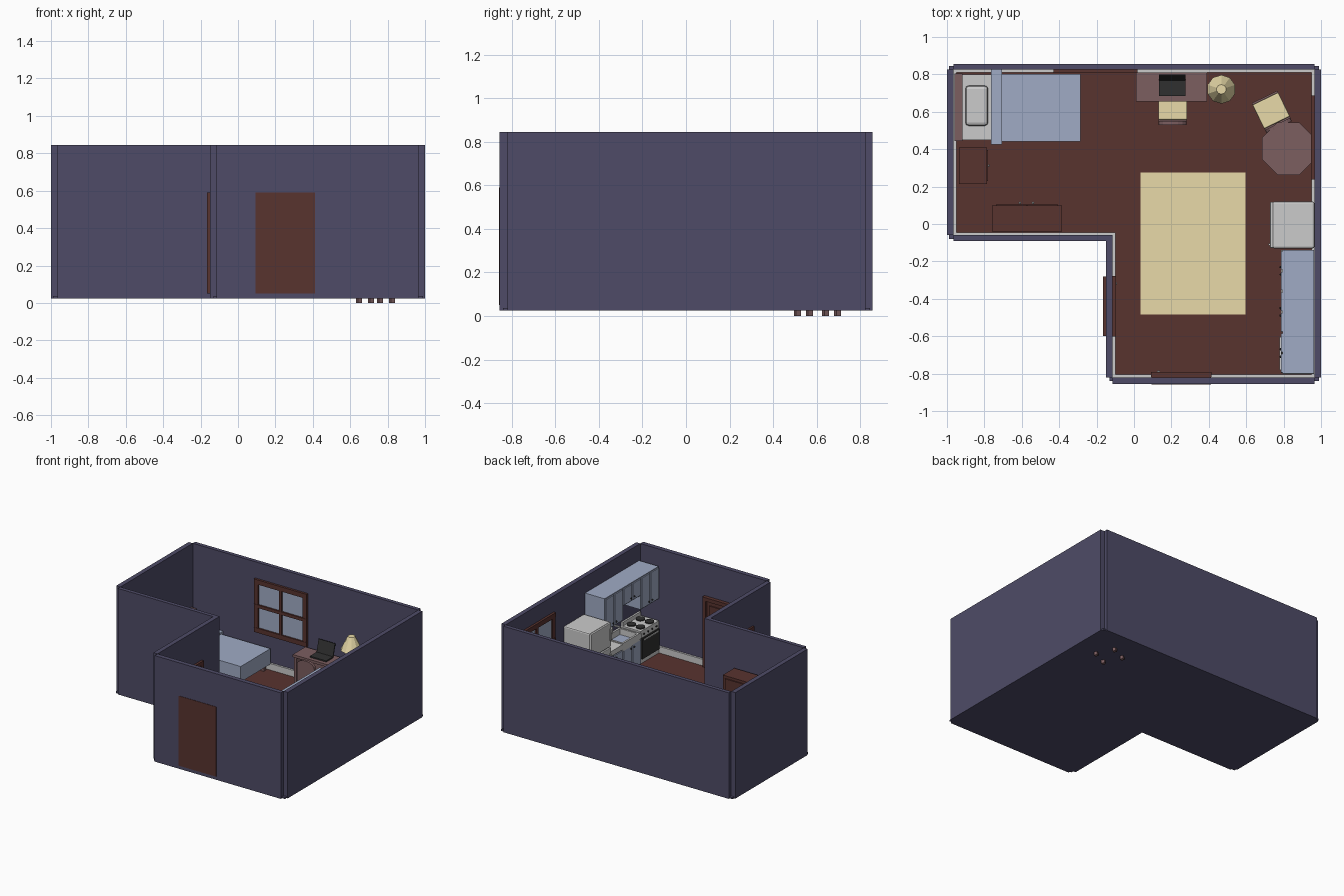
import bpy, bmesh, math
from mathutils import Matrix, Vector

if "Cube" in bpy.data.objects:
    bpy.data.objects.remove(bpy.data.objects["Cube"])


def mat(name, hexcol):
    m = bpy.data.materials.new(name)
    c = [int(hexcol[i:i + 2], 16) / 255 for i in (0, 2, 4)]
    m.diffuse_color = [((v + .055) / 1.055) ** 2.4 for v in c] + [1]
    m.use_nodes = True
    m.node_tree.nodes["Principled BSDF"].inputs["Base Color"].default_value = m.diffuse_color
    return m


WALL, BROWN, ROSE = mat("navy", "4e4b67"), mat("brown", "58332f"), mat("rose wood", "7c5e60")
CREAM, BLUE, BLACK = mat("cream", "e8daa8"), mat("blue", "a0abc5"), mat("black", "303030")
GREY = None
I = Matrix()


def finish(name, bm, m, xf=I):
    bmesh.ops.recalc_face_normals(bm, faces=bm.faces)
    me = bpy.data.meshes.new(name)
    bm.transform(xf)
    bm.to_mesh(me)
    bm.free()
    o = bpy.data.objects.new(name, me)
    bpy.context.collection.objects.link(o)
    if m:
        me.materials.append(m)
    return o


def box(name, x0, x1, y0, y1, z0, z1, m=GREY, bevel=0, xf=I, recess=None):
    bm = bmesh.new()
    bmesh.ops.create_cube(bm, size=1)
    for v in bm.verts:
        v.co = ((x0, x1)[v.co.x > 0], (y0, y1)[v.co.y > 0], (z0, z1)[v.co.z > 0])
    if recess:
        top = [f for f in bm.faces if all(abs(v.co.z - z1) < 1e-6 for v in f.verts)]
        bmesh.ops.inset_region(bm, faces=top, thickness=recess[0])
        r = bmesh.ops.extrude_face_region(bm, geom=top)
        bmesh.ops.translate(bm, vec=(0, 0, -recess[1]), verts=[g for g in r["geom"] if isinstance(g, bmesh.types.BMVert)])
        bmesh.ops.delete(bm, geom=top, context='FACES')
    if bevel:
        bmesh.ops.bevel(bm, geom=bm.edges[:], offset=bevel, segments=2, affect='EDGES', profile=.5)
    return finish(name, bm, m, xf)


def cone(name, x, y, z0, z1, r0, r1, n, m=GREY, turn=0.0, caps=True):
    bm = bmesh.new()
    bmesh.ops.create_cone(bm, cap_ends=caps, segments=n, radius1=r0, radius2=r1, depth=z1 - z0)
    return finish(name, bm, m, Matrix.Translation((x, y, (z0 + z1) / 2)) @ Matrix.Rotation(turn, 4, 'Z'))


def knob(name, x, y, z, m=GREY, r=.008):
    bm = bmesh.new()
    bmesh.ops.create_icosphere(bm, subdivisions=1, radius=r)
    return finish(name, bm, m, Matrix.Translation((x, y, z)))


def prism(name, pts, d, m, xf=I):
    """Extrude a 2D profile by d along its local z."""
    bm = bmesh.new()
    f = bm.faces.new([bm.verts.new((a, b, 0)) for a, b in pts])
    r = bmesh.ops.extrude_face_region(bm, geom=[f])
    bmesh.ops.translate(bm, vec=(0, 0, d), verts=[g for g in r["geom"] if isinstance(g, bmesh.types.BMVert)])
    return finish(name, bm, m, xf)


# Shell: L-shaped slab, floor, walls, skirting
ell = [(-.99, -.08), (-.13, -.08), (-.13, -.84), (.99, -.84), (.99, .845), (-.99, .845)]
prism("floor_slab", ell, .012, WALL, Matrix.Translation((0, 0, .025)))
inner = [(-.965, -.06), (-.115, -.06), (-.115, -.82), (.965, -.82), (.965, .825), (-.965, .825)]
prism("floor", inner, .013, BROWN, Matrix.Translation((0, 0, .037)))
H = .845
walls = {"back": (-.965, .965, .825, .855), "right": (.965, 1, -.82, .825), "left": (-1, -.965, -.06, .825),
         "front": (-.115, .965, -.855, -.82), "inner": (-.15, -.115, -.82, -.06), "front_left": (-.965, -.115, -.09, -.06)}
for n, b in walls.items():
    box(n + "_wall", *b, .025, H, WALL)
t = .015
for n, b in {"back": (-.965, .965, .825 - t, .825), "right": (.965 - t, .965, -.82, .825), "left": (-.965, -.965 + t, -.06, .825),
             "front": (-.115, .965, -.82, -.82 + t), "inner": (-.115, -.115 + t, -.82, -.045),
             "front_left": (-.965, -.115, -.06, -.06 + t)}.items():
    box(n + "_skirting", *b, .05, .1)


# Doors: local x across, y into the room from the wall's outer face
def door(name, xf):
    box(name + "_slab", -.16, .16, 0, .05, .05, .59, BROWN, xf=xf)
    for s in (-1, 1):
        box(name + "_jamb", s * .147 - .014, s * .147 + .014, .04, .068, .05, .563, BROWN, xf=xf)
        for z0, z1 in ((.09, .29), (.33, .53)):
            box(name + "_panel", s * .063 - .046, s * .063 + .046, .05, .058, z0, z1, BROWN, xf=xf)
    box(name + "_head", -.161, .161, .04, .068, .563, .591, BROWN, xf=xf)
    p = xf @ Vector((-.122, .066, .31))
    knob(name + "_knob", *p, GREY, .01)


door("front_door", Matrix.Translation((.253, -.858, 0)))
door("side_door", Matrix.Translation((-.165, -.44, 0)) @ Matrix.Rotation(-math.pi / 2, 4, 'Z'))


# Windows: local x across, y from inner wall face outwards
def window(name, xf):
    box(name + "_glass", -.21, .21, -.006, .004, .32, .71, BLUE, xf=xf)
    for x, w in ((-.207, .018), (0, .012), (.207, .018)):
        box(name + "_upright", x - w, x + w, -.016, .004, .31, .72, BROWN, xf=xf)
    for z, w in ((.328, .018), (.515, .012), (.702, .018)):
        box(name + "_rail", -.225, .225, -.018, .004, z - w, z + w, BROWN, xf=xf)


window("back_window", Matrix.Translation((-.205, .825, 0)))
window("right_window", Matrix.Translation((.965, .463, 0)) @ Matrix.Rotation(-math.pi / 2, 4, 'Z'))

# Rug
box("rug", .035, .595, -.485, .275, .05, .056, CREAM)

# Bed
box("headboard", -.96, -.918, .445, .805, .05, .36, ROSE)
box("bed_frame", -.92, -.30, .455, .80, .09, .13, ROSE)
for x in (-.9, -.33):
    for y in (.475, .78):
        box("bed_leg", x - .015, x + .015, y - .015, y + .015, .05, .1, ROSE)
box("mattress", -.918, -.30, .45, .80, .13, .205, GREY)
box("blanket", -.765, -.285, .44, .803, .1, .22, BLUE)
box("blanket_fold", -.765, -.705, .425, .825, .1, .235, BLUE)
box("pillow", -.902, -.78, .525, .74, .2, .245, GREY, .018)

# Nightstand
box("nightstand", -.935, -.785, .215, .41, .05, .25, BROWN)
box("nightstand_drawer", -.79, -.78, .23, .395, .16, .235, BROWN)
knob("nightstand_knob", -.778, .312, .2)

# Wardrobe
box("wardrobe", -.76, -.385, -.04, .1, .05, .54, BROWN)
for s in (-1, 1):
    x = -.5725 + s * .083
    box("wardrobe_door", x - .08, x + .08, .098, .108, .08, .52, BROWN)
    knob("wardrobe_knob", -.575 + s * .035, .113, .31)

# Desk and laptop
box("desk_top", .01, .39, .655, .81, .29, .31, ROSE)
for x in (.015, .365):
    box("desk_side", x, x + .02, .665, .805, .05, .29, ROSE)
box("desk_back", .03, .37, .785, .8, .16, .29, ROSE)
box("laptop_base", .135, .275, .685, .77, .31, .32, BLACK)
box("laptop_screen", -.07, .07, 0, .008, 0, .1, BLACK,
    xf=Matrix.Translation((.205, .767, .316)) @ Matrix.Rotation(math.radians(-15), 4, 'X'))


# Chairs: back on local -y
def chair(name, xf):
    for x in (-.063, .063):
        for y in (-.072, .072):
            box(name + "_leg", x - .012, x + .012, y - .012, y + .012, 0, .13, ROSE, xf=xf)
    box(name + "_seat_frame", -.075, .075, -.085, .085, .12, .14, ROSE, xf=xf)
    box(name + "_cushion", -.077, .077, -.068, .075, .14, .16, CREAM, .006, xf)
    arch = [(-.075, .13), (.075, .13)] + [(.075 * math.cos(a * math.pi / 8), .27 + .045 * math.sin(a * math.pi / 8)) for a in range(9)]
    prism(name + "_back", arch, .02, ROSE, xf @ Matrix.Translation((0, -.075, 0)) @ Matrix.Rotation(math.pi / 2, 4, 'X'))


chair("desk_chair", Matrix.Translation((.207, .625, .045)))
chair("table_chair", Matrix.Translation((.735, .603, 0)) @ Matrix.Rotation(math.radians(26), 4, 'Z'))

# Octagonal table
cone("table_top", .825, .403, .285, .31, .152, .152, 8, ROSE, math.pi / 8)
cone("table_pedestal", .825, .403, .07, .285, .03, .02, 8, ROSE)
cone("table_foot", .825, .403, .05, .075, .08, .06, 8, ROSE, math.pi / 8)

# Floor lamp
cone("lamp_foot", .467, .72, .05, .065, .05, .04, 10, ROSE)
cone("lamp_pole", .467, .72, .065, .54, .008, .008, 8, ROSE)
cone("lamp_shade", .467, .72, .445, .55, .077, .026, 10, CREAM)

# Fridge
box("fridge", .74, .965, -.13, .12, .05, .565, GREY, .01)
for z0, z1 in ((.06, .37), (.38, .56)):
    box("fridge_door", .728, .745, -.128, .118, z0, z1, GREY, .004)
    box("fridge_handle", .718, .73, -.115, -.105, z0 + .05, z1 - .04, GREY)


# Kitchen cabinets with paired doors
def cabinet(name, y0, y1, z0, z1, kz):
    box(name, .795, .962, y0, y1, z0, z1, BLUE)
    mid = (y0 + y1) / 2
    for a, b, k in ((y0, mid, mid - .02), (mid, y1, mid + .02)):
        box(name + "_door", .787, .797, a + .006, b - .006, z0 + .008, z1 - .008, BLUE)
        knob(name + "_knob", .784, k, kz, BLACK, .007)


cabinet("upper_cabinet_near", -.36, -.14, .47, .722, .5)
cabinet("upper_cabinet_middle", -.58, -.36, .58, .722, .61)
cabinet("upper_cabinet_far", -.80, -.58, .47, .722, .5)
cabinet("base_cabinet_near", -.36, -.14, .05, .25, .22)
cabinet("base_cabinet_far", -.578, -.36, .05, .25, .22)
box("counter_near", .787, .962, -.35, -.14, .25, .29)
box("sink", .787, .962, -.56, -.35, .235, .297, GREY, recess=(.02, .05))
box("counter_far", .787, .962, -.578, -.56, .25, .29)
box("faucet_post", .945, .955, -.46, -.45, .29, .36)
box("faucet_spout", .88, .955, -.46, -.45, .355, .365)

# Stove
box("stove", .795, .962, -.803, -.582, .05, .30, GREY)
box("oven_door", .785, .797, -.797, -.588, .085, .245, BLACK)
box("oven_handle", .778, .785, -.78, -.605, .225, .235, GREY)
box("stove_backsplash", .948, .962, -.803, -.582, .3, .33, GREY)
for x in (.836, .913):
    for y in (-.747, -.638):
        cone("burner", x, y, .3, .308, .033, .033, 12, BLACK)
for i in range(4):
    knob("stove_knob", .792, -.77 + i * .051, .27, BLACK)
